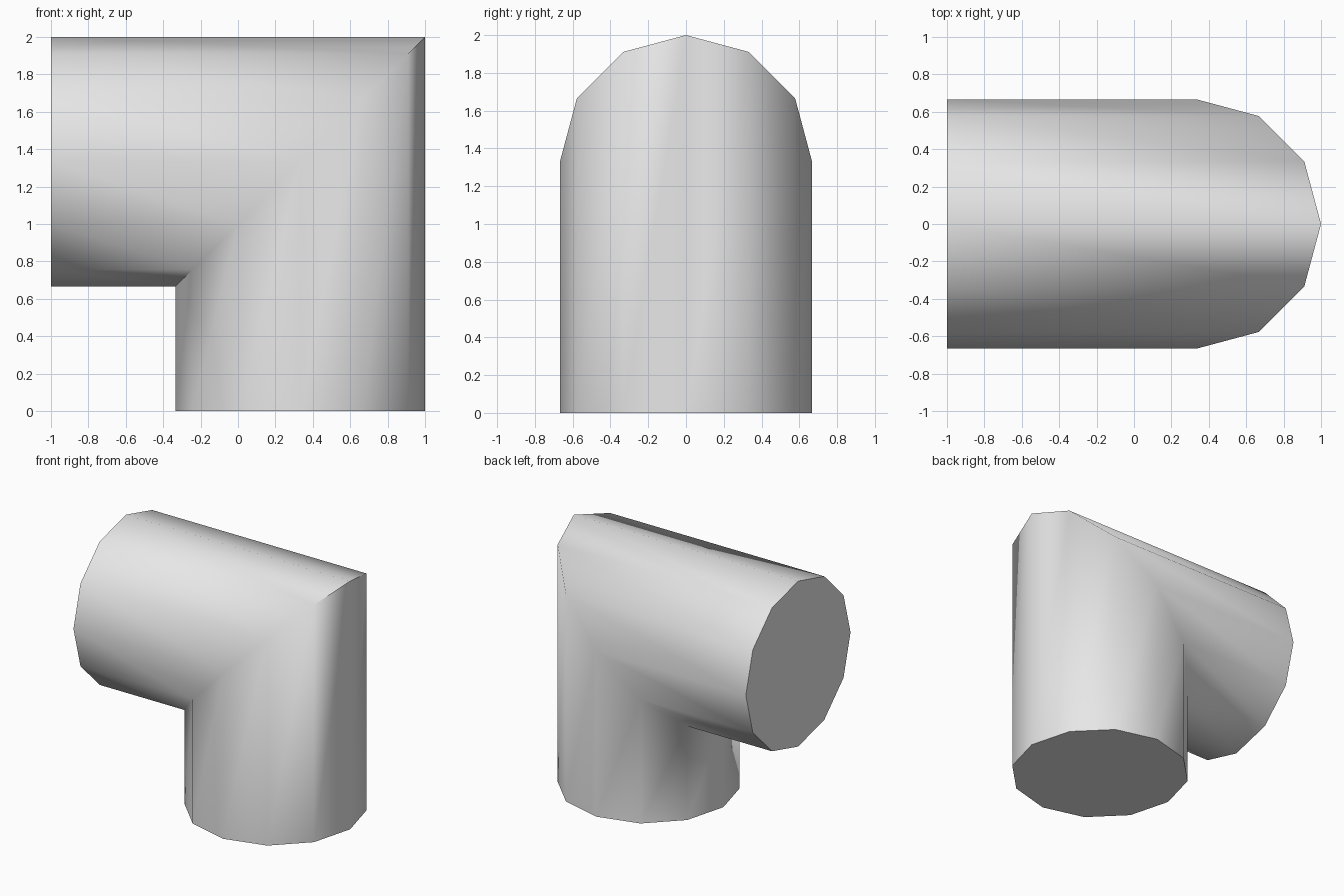
import bpy, bmesh, math

cube = bpy.data.objects.get("Cube")
if cube:
    bpy.data.objects.remove(cube, do_unlink=True)

SIDES = 12
RADIUS = 2 / 3
LEG_X = 1 / 3      # axis of the upright leg
ARM_Z = 4 / 3      # axis of the level arm

grey = bpy.data.materials.new("light grey")
grey.use_nodes = True
colour = (0.8, 0.8, 0.8, 1)
grey.diffuse_color = colour
grey.node_tree.nodes["Principled BSDF"].inputs["Base Color"].default_value = colour

bm = bmesh.new()


def ring(place):
    """Ring of vertices; place maps the outward offset to x and z."""
    verts = []
    for i in range(SIDES):
        angle = math.tau * i / SIDES
        x, z = place(RADIUS * math.cos(angle))
        verts.append(bm.verts.new((x, RADIUS * math.sin(angle), z)))
    return verts


# Foot, mitred corner and open end of the elbow
rings = [
    ring(lambda u: (LEG_X + u, 0)),
    ring(lambda u: (LEG_X + u, ARM_Z + u)),
    ring(lambda u: (-1, ARM_Z + u)),
]

# Pipe walls
for a, b in zip(rings, rings[1:]):
    for i in range(SIDES):
        j = (i + 1) % SIDES
        bm.faces.new((a[i], a[j], b[j], b[i]))

# Flat caps
bm.faces.new(rings[0][::-1])
bm.faces.new(rings[-1])
bmesh.ops.recalc_face_normals(bm, faces=bm.faces)

mesh = bpy.data.meshes.new("pipe_elbow")
bm.to_mesh(mesh)
bm.free()
mesh.materials.append(grey)

elbow = bpy.data.objects.new("pipe_elbow", mesh)
bpy.context.collection.objects.link(elbow)
bpy.ops.object.select_all(action="DESELECT")
elbow.select_set(True)
bpy.context.view_layer.objects.active = elbow
bpy.ops.object.shade_smooth_by_angle(angle=math.radians(72))
